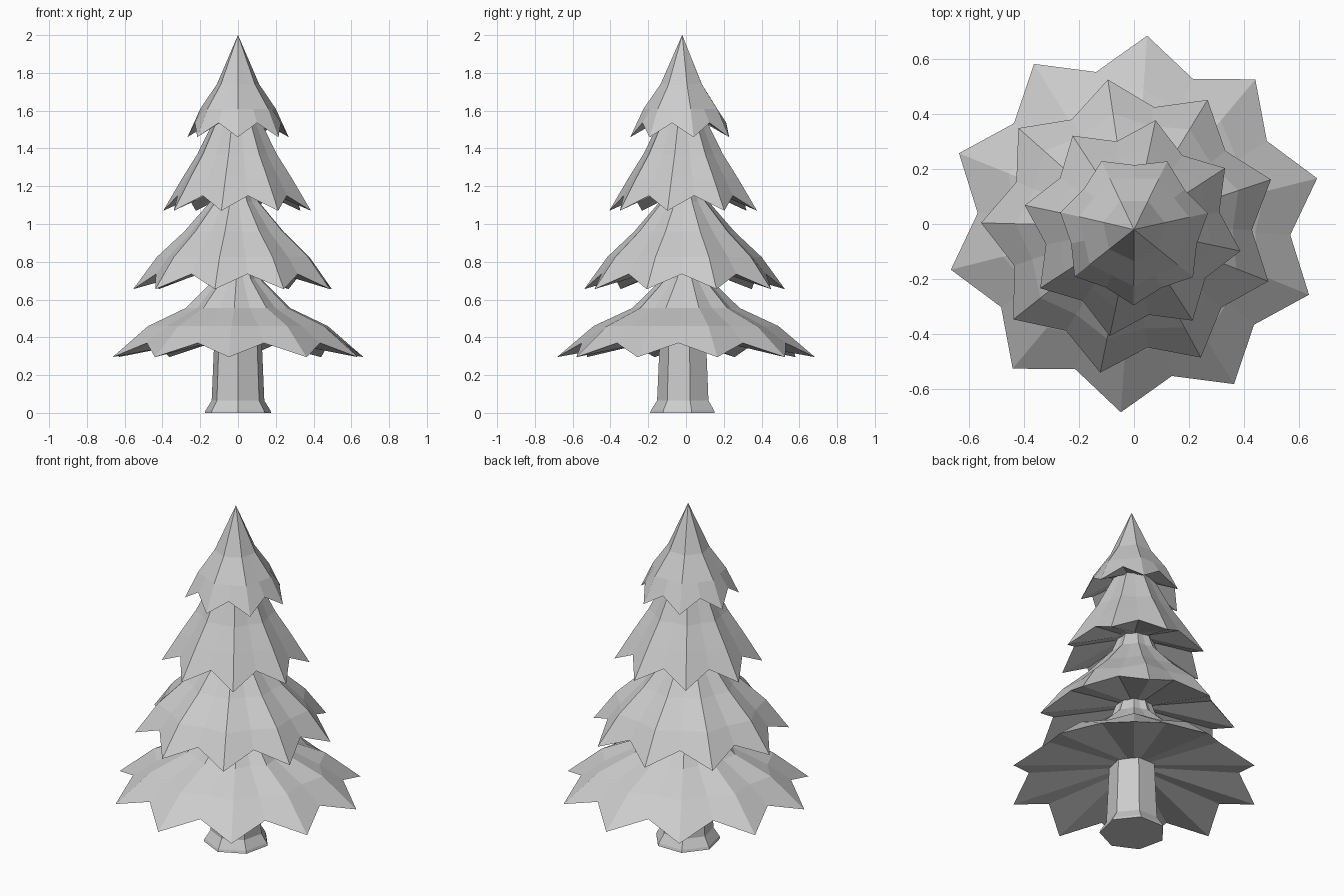
import bpy, bmesh
from math import cos, sin, radians, pi

cube = bpy.data.objects.get("Cube")
if cube:
    bpy.data.objects.remove(cube)

# Single pale grey material
grey = bpy.data.materials.new("pale_grey")
grey.use_nodes = True
colour = (0.6, 0.6, 0.6, 1)
grey.diffuse_color = colour
grey.node_tree.nodes["Principled BSDF"].inputs["Base Color"].default_value = colour


def finish(bm, name):
    bmesh.ops.remove_doubles(bm, verts=bm.verts, dist=0.0001)
    bmesh.ops.recalc_face_normals(bm, faces=bm.faces)
    mesh = bpy.data.meshes.new(name)
    bm.to_mesh(mesh)
    bm.free()
    mesh.materials.append(grey)
    obj = bpy.data.objects.new(name, mesh)
    bpy.context.collection.objects.link(obj)
    return obj


def bridge(bm, low, high):
    n = len(low)
    for i in range(n):
        j = (i + 1) % n
        bm.faces.new((low[i], low[j], high[j], high[i]))


def tier(name, tips, start, centre, profile, notch, lift, under):
    """Pleated star skirt: ridges run to the tips, valleys to the notches."""
    bm = bmesh.new()
    cx, cy = centre
    rings = []
    last = len(profile) - 1
    for k, (r, z) in enumerate(profile):
        ring = []
        for i in range(tips * 2):
            a = radians(start) + pi * i / tips
            valley = i % 2
            scale = (notch if k == last else 0.9) if valley else 1
            up = lift if valley and k == last else 0
            ring.append(bm.verts.new((cx + r * scale * cos(a),
                                      cy + r * scale * sin(a), z + up)))
        rings.append(ring)
    # Underside rises to a small inner ring
    r, z = under
    rings.append([bm.verts.new((cx + r * cos(radians(start) + pi * i / tips),
                                cy + r * sin(radians(start) + pi * i / tips), z))
                  for i in range(tips * 2)])
    for a, b in zip(rings, rings[1:]):
        bridge(bm, a, b)
    bm.faces.new(rings[-1])
    if profile[0][0] > 0.01:
        bm.faces.new(rings[0])
    return finish(bm, name)


# Foliage tiers, bottom to top
tier("bottom_branches", 10, 86, (0, 0),
     [(0.05, 0.93), (0.125, 0.71), (0.285, 0.555), (0.49, 0.46), (0.685, 0.295)],
     0.83, 0.075, (0.11, 0.40))
tier("lower_middle_branches", 9, 98.5, (-0.015, -0.01),
     [(0.06, 1.3), (0.13, 1.12), (0.27, 0.96), (0.415, 0.825), (0.54, 0.655)],
     0.82, 0.08, (0.1, 0.78))
tier("upper_middle_branches", 8, 78, (-0.005, -0.015),
     [(0.06, 1.68), (0.15, 1.5), (0.215, 1.37), (0.295, 1.245), (0.4, 1.07)],
     0.8, 0.08, (0.1, 1.2))
tier("top_branches", 7, 64, (0, -0.02),
     [(0.0005, 2.0), (0.115, 1.74), (0.205, 1.61), (0.275, 1.46)],
     0.85, 0.075, (0.09, 1.57))

# Faceted trunk with a flared foot
bm = bmesh.new()
sides = 7
rings = []
for r, z in [(0.18, 0), (0.175, 0.015), (0.143, 0.065), (0.13, 0.36), (0.125, 0.5)]:
    rings.append([bm.verts.new((r * cos(2 * pi * i / sides - pi / 2),
                                r * sin(2 * pi * i / sides - pi / 2) - 0.01, z))
                  for i in range(sides)])
for a, b in zip(rings, rings[1:]):
    bridge(bm, a, b)
bm.faces.new(rings[0])
bm.faces.new(rings[-1])
finish(bm, "trunk")
